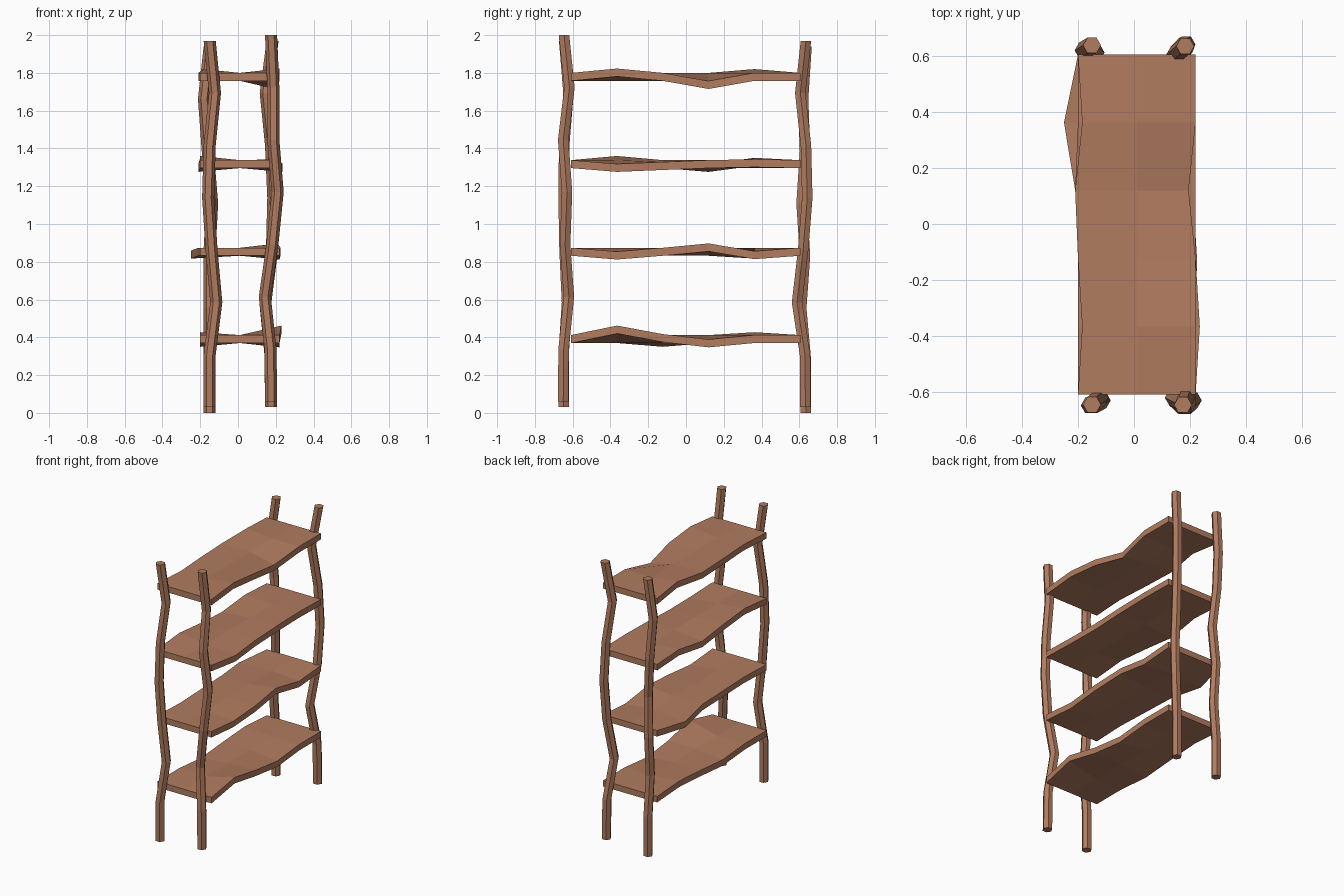
import bpy, bmesh, math

if "Cube" in bpy.data.objects:
    bpy.data.objects.remove(bpy.data.objects["Cube"])

wood = bpy.data.materials.new("warm_wood")
wood.diffuse_color = (0.44, 0.20, 0.115, 1)
wood.use_nodes = True
wood.node_tree.nodes["Principled BSDF"].inputs["Base Color"].default_value = wood.diffuse_color


def finish(name, bm):
    bmesh.ops.recalc_face_normals(bm, faces=bm.faces)
    me = bpy.data.meshes.new(name)
    bm.to_mesh(me)
    bm.free()
    me.materials.append(wood)
    ob = bpy.data.objects.new(name, me)
    bpy.context.collection.objects.link(ob)


def post(name, z0, xs, ys, r=0.032, length=1.94):
    """Crooked hexagonal pole with level rings at even heights."""
    bm = bmesh.new()
    rings = []
    n = len(xs) - 1
    for i, (x, y) in enumerate(zip(xs, ys)):
        z = z0 + length * i / n
        rings.append([bm.verts.new((x + r * math.cos(k * math.pi / 3),
                                    y + r * math.sin(k * math.pi / 3), z))
                      for k in range(6)])
    for a, b in zip(rings, rings[1:]):
        for k in range(6):
            j = (k + 1) % 6
            bm.faces.new((a[k], a[j], b[j], b[k]))
    bm.faces.new(rings[0][::-1])
    bm.faces.new(rings[-1])
    finish(name, bm)


def shelf(name, z, right, left):
    """Plank with a level middle line and wavy long edges (dx, dz per station)."""
    bm = bmesh.new()
    sections = []
    for i in range(6):
        y = -0.608 + 1.213 * i / 5
        (rx, rz), (lx, lz) = [((0, 0) if i in (0, 5) else e[i - 1]) for e in (right, left)]
        pts = [(-0.2 + lx, z + lz), (0.01, z), (0.22 + rx, z + rz)]
        loop = [(x, y, h + 0.021) for x, h in pts] + [(x, y, h - 0.021) for x, h in pts[::-1]]
        sections.append([bm.verts.new(p) for p in loop])
    for a, b in zip(sections, sections[1:]):
        for k in range(6):
            j = (k + 1) % 6
            bm.faces.new((a[k], a[j], b[j], b[k]))
    for s in (sections[0], sections[-1]):
        bm.faces.new((s[0], s[1], s[4], s[5]))
        bm.faces.new((s[1], s[2], s[3], s[4]))
    finish(name, bm)


# Four crooked posts, each standing at a slightly different height
post("front_left_post", 0.03,
     [-.15, -.15, -.115, -.14, -.158, -.15, -.122, -.15],
     [-.648, -.648, -.63, -.643, -.648, -.645, -.622, -.645])
post("front_right_post", 0.06,
     [.175, .172, .142, .182, .21, .187, .187, .175],
     [-.65, -.648, -.62, -.64, -.63, -.65, -.617, -.646])
post("back_left_post", 0.0,
     [-.15, -.15, -.15, -.152, -.137, -.16, -.18, -.15],
     [.635, .635, .61, .63, .612, .63, .62, .638])
post("back_right_post", 0.03,
     [.175, .172, .145, .18, .187, .175, .147, .183],
     [.632, .63, .588, .62, .642, .635, .605, .635])

# Four wavy shelves, long-edge offsets listed front to back
shelf("bottom_shelf", 0.391,
      [(.01, .05), (0, .005), (0, -.023), (0, 0)],
      [(0, 0), (0, -.02), (0, 0), (0, .015)])
shelf("lower_middle_shelf", 0.853,
      [(0, -.02), (.005, 0), (-.01, .023), (0, -.018)],
      [(.01, 0), (0, 0), (-.01, 0), (-.05, -.015)])
shelf("upper_middle_shelf", 1.317,
      [(.015, -.02), (0, -.01), (0, 0), (0, .005)],
      [(0, .022), (0, 0), (-.01, -.02), (0, .012)])
shelf("top_shelf", 1.779,
      [(0, .023), (0, 0), (-.025, -.043), (0, 0)],
      [(.015, 0), (0, 0), (-.01, 0), (.015, .02)])
